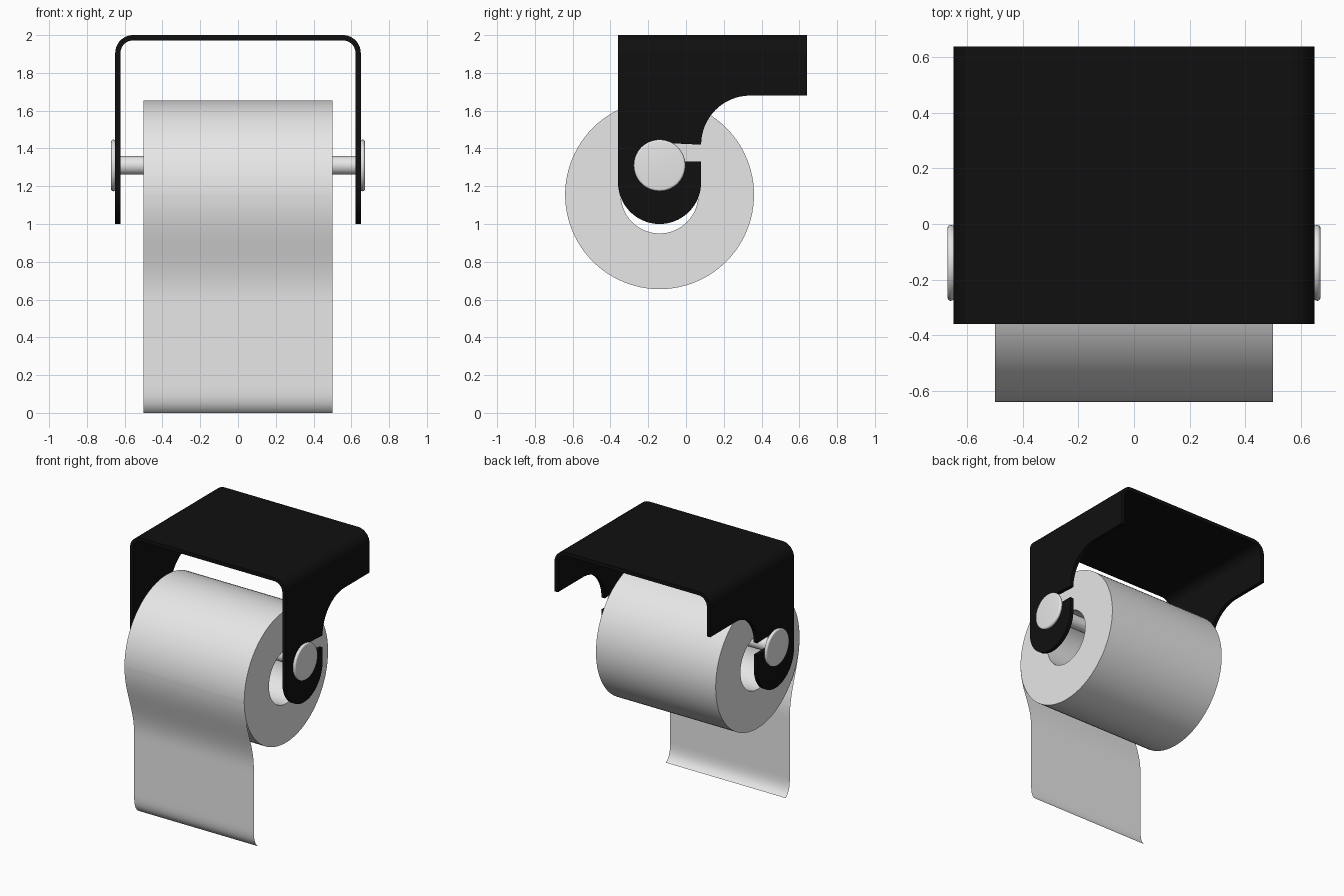
import bpy, bmesh, math
from mathutils import Vector
from mathutils.geometry import interpolate_bezier

if "Cube" in bpy.data.objects:
    bpy.data.objects.remove(bpy.data.objects["Cube"])


def material(name, rgb):
    m = bpy.data.materials.new(name)
    m.diffuse_color = (*rgb, 1)
    m.use_nodes = True
    m.node_tree.nodes["Principled BSDF"].inputs["Base Color"].default_value = m.diffuse_color
    return m


BLACK = material("matte_black", (0.005, 0.005, 0.005))
LIGHT = material("light_grey", (0.8, 0.8, 0.8))


def finish(name, bm, mat, solid=True, angle=35):
    if solid:
        bmesh.ops.recalc_face_normals(bm, faces=bm.faces[:])
    me = bpy.data.meshes.new(name)
    bm.to_mesh(me)
    bm.free()
    me.materials.append(mat)
    ob = bpy.data.objects.new(name, me)
    bpy.context.collection.objects.link(ob)
    smooth(ob, angle)
    return ob


def smooth(ob, angle=35):
    bpy.ops.object.select_all(action='DESELECT')
    ob.select_set(True)
    bpy.context.view_layer.objects.active = ob
    bpy.ops.object.shade_smooth_by_angle(angle=math.radians(angle))


def arc(cx, cy, r, a0, a1, n=16):
    return [(cx + r * math.cos(math.radians(a0 + (a1 - a0) * i / n)),
             cy + r * math.sin(math.radians(a0 + (a1 - a0) * i / n))) for i in range(n + 1)]


def prism(name, pts, place, lo, hi, mat):
    """Extrude a 2D outline; place(u, v, w) gives the 3D position."""
    bm = bmesh.new()
    a = [bm.verts.new(place(u, v, lo)) for u, v in pts]
    b = [bm.verts.new(place(u, v, hi)) for u, v in pts]
    bm.faces.new(a)
    bm.faces.new(b[::-1])
    for i in range(len(pts)):
        j = (i + 1) % len(pts)
        bm.faces.new((a[i], a[j], b[j], b[i]))
    return finish(name, bm, mat)


def lathe(name, profile, cy, cz, mat, n=72):
    """Spin a closed (x, radius) profile round the x direction."""
    bm = bmesh.new()
    rings = []
    for k in range(n):
        t = 2 * math.pi * k / n
        rings.append([bm.verts.new((x, cy + r * math.cos(t), cz + r * math.sin(t))) for x, r in profile])
    for k in range(n):
        p, q = rings[k], rings[(k + 1) % n]
        for i in range(len(profile)):
            j = (i + 1) % len(profile)
            if profile[i][1] or profile[j][1]:
                bm.faces.new((p[i], p[j], q[j], q[i]))
    bmesh.ops.remove_doubles(bm, verts=bm.verts[:], dist=1e-5)
    return finish(name, bm, mat)


# Bracket: bent sheet (front outline) cut to the hooked side outline
W, T, R = 0.65, 0.028, 0.095
front = ([(W, 0.9)] + arc(W - R, 2 - R, R, 0, 90) + arc(-W + R, 2 - R, R, 90, 180) + [(-W, 0.9), (-W + T, 0.9)]
         + arc(-W + R, 2 - R, R - T, 180, 90) + arc(W - R, 2 - R, R - T, 90, 0) + [(W - T, 0.9)])
bracket = prism("bracket", front, lambda u, v, w: (u, w, v), -0.5, 0.8, BLACK)

side = ([(-0.36, 2.1), (0.64, 2.1), (0.64, 1.68)]
        + arc(0.34, 1.42, 0.26, 90, 180)
        + arc(-0.14, 1.38, 0.05, 90, 180, 8)        # slot for the rod
        + arc(-0.14, 1.31, 0.05, 180, 360, 16)
        + [(-0.09, 1.33), (0.08, 1.33)]
        + arc(-0.14, 1.22, 0.22, 0, -180, 32))      # rounded lower end
cutter = prism("bracket_outline", side, lambda u, v, w: (w, u, v), -1, 1, BLACK)
cutter.hide_render = True
mod = bracket.modifiers.new("trim", 'BOOLEAN')
mod.operation = 'INTERSECT'
mod.solver = 'EXACT'
mod.object = cutter
bpy.context.view_layer.objects.active = bracket
bpy.ops.object.modifier_apply(modifier=mod.name)
bpy.data.objects.remove(cutter)
smooth(bracket)

# Rod with a rounded cap at each end
lathe("rod", [(-0.65, 0), (-0.65, 0.049), (0.65, 0.049), (0.65, 0)], -0.14, 1.31, LIGHT, 40)
for label, s in (("left", -1), ("right", 1)):
    rim = arc(0.66, 0.125, 0.012, 90, 0, 5)
    prof = [(0.648, 0), (0.648, 0.133)] + rim + [(0.672, 0)]
    lathe(label + "_cap", [(s * x, r) for x, r in prof], -0.14, 1.31, LIGHT)

# Paper roll with open core
lathe("paper_roll", [(-0.5, 0.205), (-0.5, 0.5), (0.5, 0.5), (0.5, 0.205)], -0.14, 1.155, LIGHT, 96)

# Hanging sheet, one surface thick, curled at its lower edge
path = []
for seg in (((-0.641, 1.155), (-0.641, 0.95), (-0.525, 0.8), (-0.525, 0.6)),
            ((-0.525, 0.6), (-0.525, 0.45), (-0.525, 0.29), (-0.525, 0.14)),
            ((-0.525, 0.14), (-0.525, 0.07), (-0.515, 0.03), (-0.475, 0.0))):
    path += interpolate_bezier(*[Vector((0, y, z)) for y, z in seg], 17)[bool(path):]
bm = bmesh.new()
rows = [[bm.verts.new((x, p.y, p.z)) for x in (-0.5, 0.5)] for p in path]
for a, b in zip(rows, rows[1:]):
    bm.faces.new((a[0], b[0], b[1], a[1]))
finish("hanging_sheet", bm, LIGHT, solid=False)
